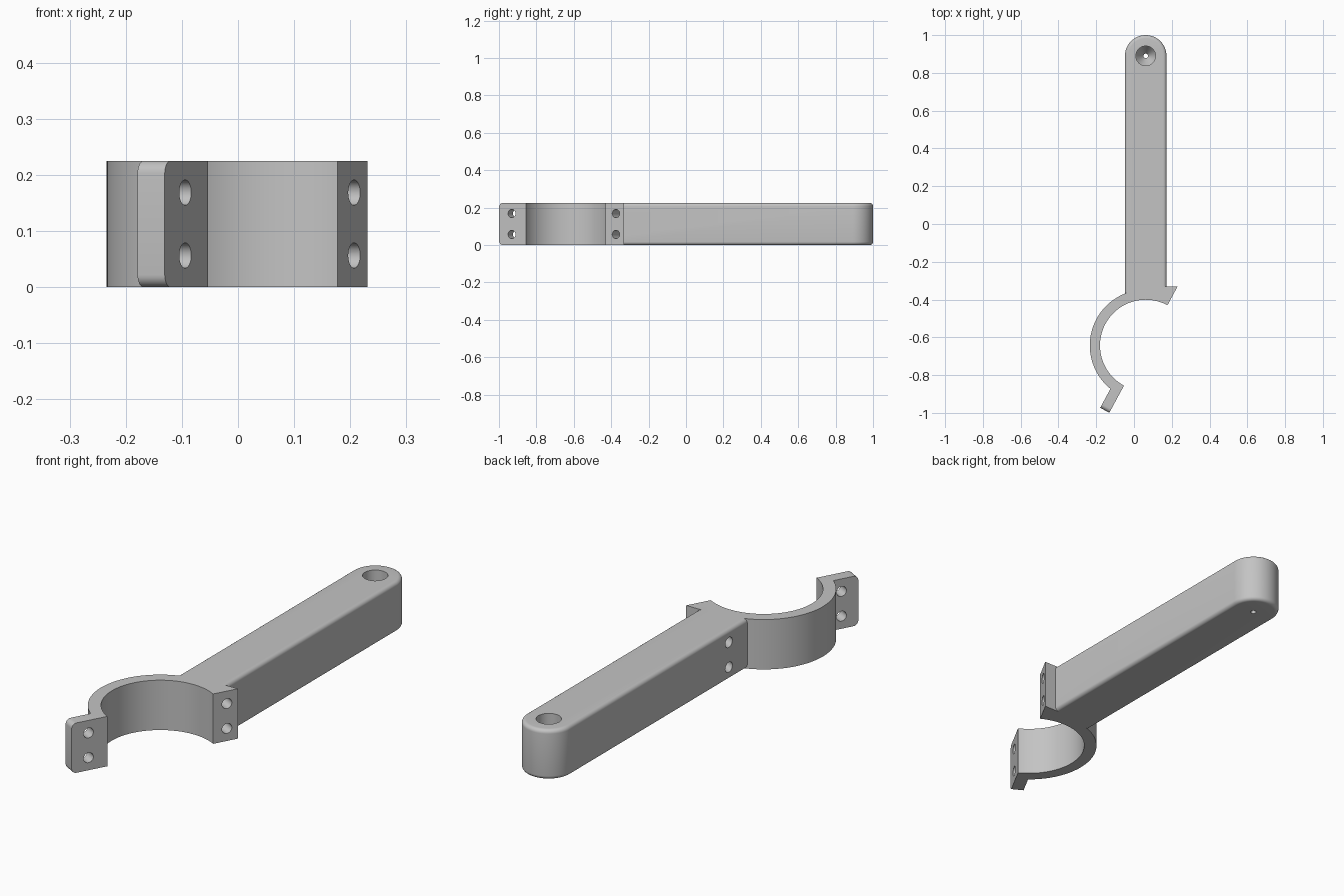
import bpy, bmesh, math
from mathutils import Vector

if "Cube" in bpy.data.objects:
    bpy.data.objects.remove(bpy.data.objects["Cube"])

H = 0.225                       # overall height
CX, CY = 0.062, -0.643          # clamp centre
R_IN, R_OUT, T = 0.242, 0.296, 0.055
CUT = math.radians(61.6)        # direction of the clamp's split plane
U = Vector((math.cos(CUT), math.sin(CUT)))
V = Vector((-math.sin(CUT), math.cos(CUT)))
C = Vector((CX, CY))

grey = bpy.data.materials.new("light_grey")
grey.diffuse_color = (0.55, 0.55, 0.55, 1)
grey.use_nodes = True
grey.node_tree.nodes["Principled BSDF"].inputs["Base Color"].default_value = grey.diffuse_color


def arc(cx, cy, r, a0, a1, n):
    return [(cx + r * math.cos(a0 + (a1 - a0) * i / n),
             cy + r * math.sin(a0 + (a1 - a0) * i / n)) for i in range(n + 1)]


def split(u, v):
    """Point in the frame of the clamp's split plane."""
    return tuple(C + U * u + V * v)


def prism(name, pts, rounded, radius):
    """Extrude an outline to height H, rounding edges picked by a rule."""
    bm = bmesh.new()
    lo = [bm.verts.new((x, y, 0)) for x, y in pts]
    hi = [bm.verts.new((x, y, H)) for x, y in pts]
    bm.faces.new(lo[::-1])
    bm.faces.new(hi)
    n = len(pts)
    for i in range(n):
        j = (i + 1) % n
        bm.faces.new((lo[i], lo[j], hi[j], hi[i]))
    bmesh.ops.recalc_face_normals(bm, faces=bm.faces)
    bm.edges.ensure_lookup_table()
    edges = [e for e in bm.edges
             if abs(e.verts[0].co.z - e.verts[1].co.z) < 1e-6 and rounded(e)]
    bmesh.ops.bevel(bm, geom=edges, offset=radius, segments=6, profile=0.5,
                    affect='EDGES', clamp_overlap=True)
    return finish(name, bm)


def finish(name, bm):
    me = bpy.data.meshes.new(name)
    bm.to_mesh(me)
    bm.free()
    me.materials.append(grey)
    ob = bpy.data.objects.new(name, me)
    bpy.context.collection.objects.link(ob)
    return ob


def lathe(name, profile, n=48):
    """Closed turned solid about the local z axis from (radius, z) pairs."""
    bm = bmesh.new()
    rings = [[bm.verts.new((r * math.cos(2 * math.pi * i / n),
                            r * math.sin(2 * math.pi * i / n), z))
              for i in range(n)] for r, z in profile]
    for a, b in zip(rings, rings[1:]):
        for i in range(n):
            j = (i + 1) % n
            bm.faces.new((a[i], a[j], b[j], b[i]))
    bm.faces.new(rings[0][::-1])
    bm.faces.new(rings[-1])
    bmesh.ops.recalc_face_normals(bm, faces=bm.faces)
    ob = finish(name, bm)
    ob.hide_render = True
    return ob


def combine(target, other, op):
    m = target.modifiers.new(op.lower(), 'BOOLEAN')
    m.operation, m.solver, m.object = op, 'EXACT', other
    bpy.context.view_layer.objects.active = target
    bpy.ops.object.modifier_apply(modifier=m.name)
    bpy.data.objects.remove(other)


# arm: long bar with a round end, its foot buried in the clamp ring
AR, AY = 0.11, 0.89
foot = math.acos(AR / 0.27)
outline = arc(CX, AY, AR, 0, math.pi, 32) + arc(CX, CY, 0.27, math.pi - foot, foot, 12)
arm = prism("clamp_arm", outline,
            lambda e: max(v.co.y for v in e.verts) > -0.3, 0.018)

# clamp: half ring with a bolting flange at each end
ring = [split(0.355, 0), (0.10, CY + 0.312)]
ring += arc(CX, CY, R_OUT, math.acos(0.038 / R_OUT),
            CUT + math.pi - math.asin(T / R_OUT), 56)
ring += [split(-0.405, T), split(-0.405, 0)]
ring += arc(CX, CY, R_IN, CUT + math.pi, CUT, 64)
clamp = prism("half_clamp", ring,
              lambda e: max((v.co.xy - C).dot(U) for v in e.verts) < -0.4, 0.022)
combine(arm, clamp, 'UNION')

# bolt holes through both flanges, square to the split plane
for u in (-0.328, 0.305):
    for z in (H / 2 - 0.056, H / 2 + 0.056):
        hole = lathe("bolt_hole_cutter", [(0.0225, -0.1), (0.0225, 0.5)], 32)
        x, y = split(u, 0)
        hole.location = (x, y, z)
        hole.rotation_euler = Vector((V.x, V.y, 0)).to_track_quat('Z', 'Y').to_euler()
        bpy.context.view_layer.update()
        combine(arm, hole, 'DIFFERENCE')

# recessed screw hole in the round end
screw = lathe("screw_hole_cutter", [(0.012, -0.05), (0.012, 0.06), (0.052, 0.12), (0.052, 0.3)])
screw.location = (CX, AY, 0)
bpy.context.view_layer.update()
combine(arm, screw, 'DIFFERENCE')

bpy.ops.object.select_all(action='DESELECT')
arm.select_set(True)
bpy.context.view_layer.objects.active = arm
bpy.ops.object.shade_smooth_by_angle(angle=math.radians(30))
